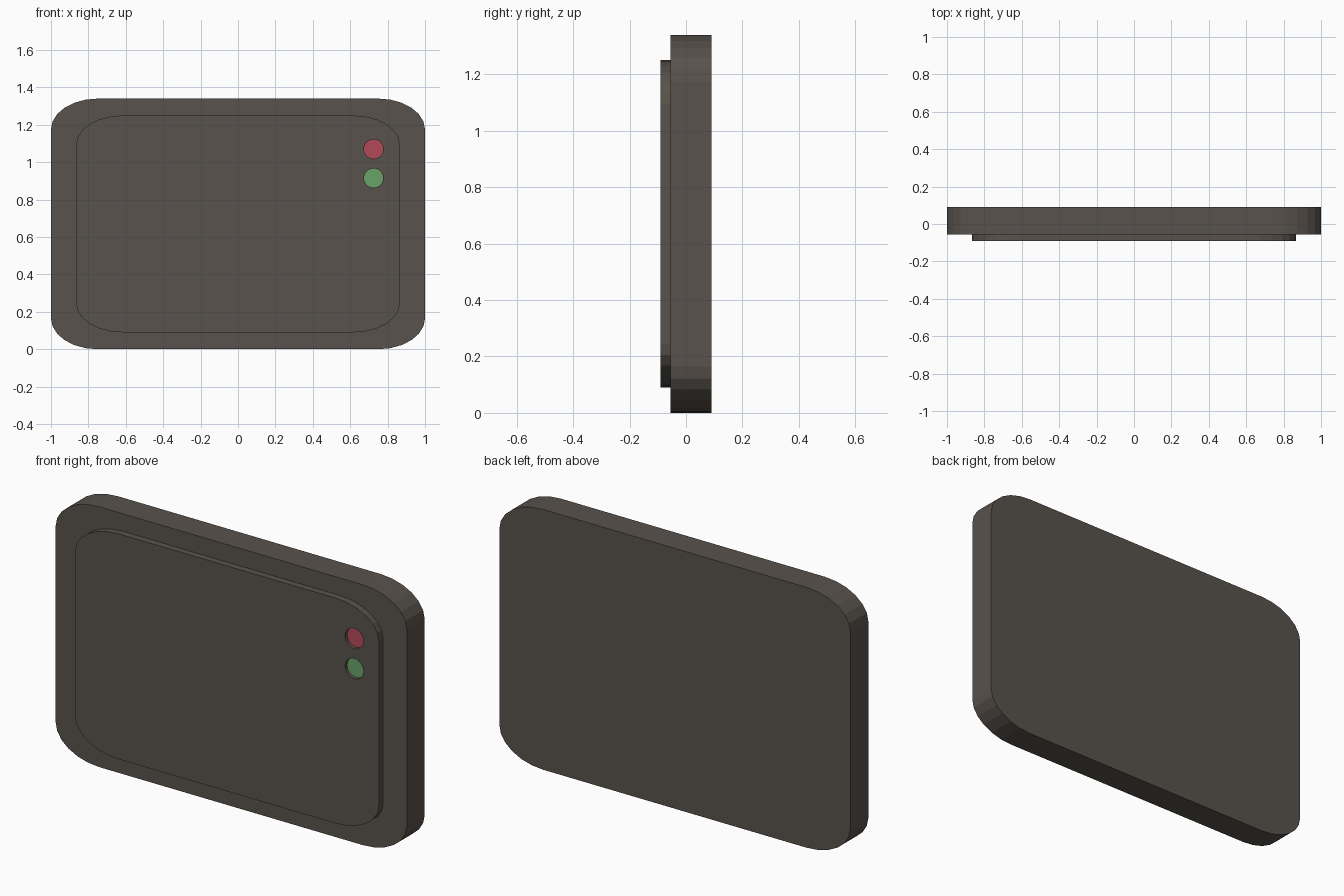
import bpy, bmesh, math

if "Cube" in bpy.data.objects:
    bpy.data.objects.remove(bpy.data.objects["Cube"])


def material(name, rgb):
    m = bpy.data.materials.new(name)
    m.diffuse_color = (*rgb, 1)
    m.use_nodes = True
    m.node_tree.nodes["Principled BSDF"].inputs["Base Color"].default_value = m.diffuse_color
    return m


def rounded_slab(name, half_w, z0, z1, y0, y1, rx, rz, mat, steps=6):
    """Upright plate with elliptical corners, extruded from y0 to y1."""
    pts = []
    corners = [(half_w - rx, z1 - rz), (-half_w + rx, z1 - rz),
               (-half_w + rx, z0 + rz), (half_w - rx, z0 + rz)]
    for i, (cx, cz) in enumerate(corners):
        for k in range(steps + 1):
            a = math.pi / 2 * (i + k / steps)
            pts.append((cx + rx * math.cos(a), cz + rz * math.sin(a)))
    bm = bmesh.new()
    face = bm.faces.new([bm.verts.new((x, y0, z)) for x, z in pts])
    ext = bmesh.ops.extrude_face_region(bm, geom=[face], use_keep_orig=True)
    verts = [v for v in ext["geom"] if isinstance(v, bmesh.types.BMVert)]
    bmesh.ops.translate(bm, verts=verts, vec=(0, y1 - y0, 0))
    bmesh.ops.recalc_face_normals(bm, faces=bm.faces)
    me = bpy.data.meshes.new(name)
    bm.to_mesh(me)
    bm.free()
    me.materials.append(mat)
    ob = bpy.data.objects.new(name, me)
    bpy.context.collection.objects.link(ob)
    return ob


def disc(name, x, z, y0, y1, r, mat):
    bpy.ops.mesh.primitive_cylinder_add(vertices=32, radius=r, depth=y1 - y0,
                                        location=(x, (y0 + y1) / 2, z),
                                        rotation=(math.pi / 2, 0, 0))
    ob = bpy.context.object
    ob.name = name
    ob.data.materials.append(mat)
    return ob


casing = material("casing_brown", (0.098, 0.084, 0.072))
red = material("light_red", (0.45, 0.065, 0.10))
green = material("light_green", (0.14, 0.36, 0.14))

# Main casing and raised front panel
rounded_slab("casing", 1.0, 0.0, 1.34, -0.055, 0.09, 0.25, 0.165, casing)
panel = rounded_slab("front_panel", 0.865, 0.09, 1.25, -0.09, -0.055,
                     0.25, 0.155, casing)

# Recessed indicator lights, each sunk in a round hole in the panel
for name, z, mat in (("red_light", 1.07, red), ("green_light", 0.915, green)):
    cutter = disc(name + "_cutter", 0.725, z, -0.12, -0.07, 0.052, casing)
    mod = panel.modifiers.new(name + "_hole", "BOOLEAN")
    mod.operation = "DIFFERENCE"
    mod.solver = "EXACT"
    mod.object = cutter
    bpy.context.view_layer.objects.active = panel
    bpy.ops.object.modifier_apply(modifier=mod.name)
    bpy.data.objects.remove(cutter)
    disc(name, 0.725, z, -0.074, -0.069, 0.0515, mat)
